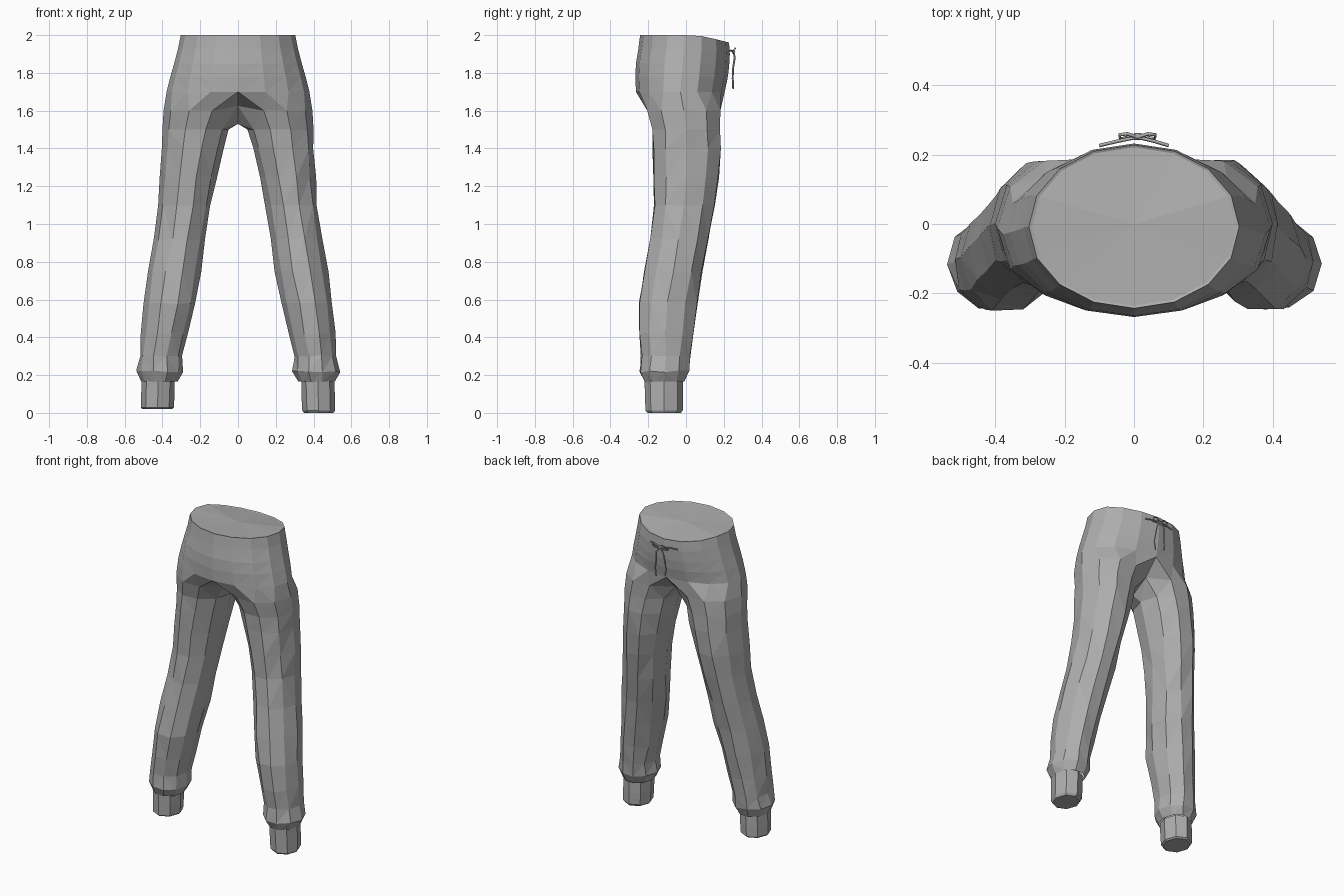
import bpy, bmesh, math, random
from mathutils import Vector

if "Cube" in bpy.data.objects:
    bpy.data.objects.remove(bpy.data.objects["Cube"])

random.seed(4)
cloth = bpy.data.materials.new("grey cloth")
cloth.diffuse_color = (0.42, 0.42, 0.42, 1)
cloth.use_nodes = True
cloth.node_tree.nodes["Principled BSDF"].inputs["Base Color"].default_value = cloth.diffuse_color


def finish(bm, name):
    bmesh.ops.remove_doubles(bm, verts=bm.verts, dist=0.0005)
    bmesh.ops.recalc_face_normals(bm, faces=bm.faces)
    me = bpy.data.meshes.new(name)
    bm.to_mesh(me)
    bm.free()
    me.materials.append(cloth)
    ob = bpy.data.objects.new(name, me)
    bpy.context.collection.objects.link(ob)
    return ob


def loop(z, xi, xo, yb, yf, n=10):
    """Closed leg loop, starting at the front inner corner, ending at the inner seam."""
    cx, rx, cy = (xi + xo) / 2, (xo - xi) / 2, (yb + yf) / 2
    ry = (yf - yb) / 2 / 0.951
    angs = [math.pi - 2 * math.pi * (k + 1) / n for k in range(n)]
    return [Vector((cx + rx * math.cos(a), cy + ry * math.sin(a), z)) for a in angs]


def waist_z(y):
    return 2.0 - 0.04 * max(0, (y - 0.05) / 0.18) ** 1.2


def half_ring(z, rx, yb, yf):
    """Nine points from front centre round the hip to back centre."""
    pts = []
    for k in range(9):
        a = math.pi * k / 8
        y = (yb + yf) / 2 + (yf - yb) / 2 * math.cos(a)
        zz = z + (waist_z(y) - 2.0) * max(0, (z - 1.7) / 0.3)
        pts.append(Vector((rx * math.sin(a), y, zz)))
    return pts


def bridge(bm, a, b, closed):
    n = len(a)
    for i in range(n if closed else n - 1):
        j = (i + 1) % n
        bm.faces.new((a[i], a[j], b[j], b[i]))


# Seat and legs, one half at a time, welded down the middle
SEAT = [(2.0, .303, -.243, .228), (1.93, .317, -.252, .232), (1.85, .338, -.265, .228),
        (1.78, .358, -.268, .220), (1.70, .378, -.265, .205)]
LEG = [(1.50, .05, .40, -.178, .18), (1.40, .078, .402, -.175, .182),
       (1.25, .115, .41, -.17, .172), (1.10, .145, .42, -.165, .15),
       (.92, .175, .442, -.187, .115), (.75, .197, .475, -.22, .085),
       (.58, .23, .50, -.247, .058), (.42, .265, .513, -.243, .035),
       (.30, .295, .522, -.236, .02), (.22, .288, .538, -.243, .015),
       (.165, .32, .512, -.217, -.01)]
bm = bmesh.new()
for s in (1, -1):
    def add(pts, jitter=0.0):
        out = []
        for p in pts:
            q = p + Vector([random.uniform(-jitter, jitter) for _ in range(3)])
            out.append(bm.verts.new((s * q.x, q.y, q.z)))
        return out

    rows = [add(half_ring(*r)) for r in SEAT]
    for a, b in zip(rows, rows[1:]):
        bridge(bm, a, b, False)
    # crotch loop: its ends and inner seam lie on the middle plane
    c = loop(1.60, .0, .394, -.205, .182)
    c[0].x = c[8].x = c[9].x = 0
    c[0].z, c[8].z, c[9].z = 1.60, 1.625, 1.53
    crotch = add(c)
    bridge(bm, rows[-1], crotch[:9], False)
    prev = crotch
    for i, r in enumerate(LEG):
        ring = add(loop(*r), 0.005 if 0 < i < 10 else 0)
        bridge(bm, prev, ring, True)
        prev = ring
bmesh.ops.triangulate(bm, faces=bm.faces)
finish(bm, "seat_and_legs")

# Waist cover: a narrow rim and a fan to the centre
bm = bmesh.new()
for s in (1, -1):
    outer = [bm.verts.new((s * p.x, p.y, p.z)) for p in half_ring(*SEAT[0])]
    inner = [bm.verts.new((v.co.x * .97, v.co.y * .97, v.co.z - .003)) for v in outer]
    bridge(bm, outer, inner, False)
    mid = bm.verts.new((0, 0, 1.985))
    for a, b in zip(inner, inner[1:]):
        bm.faces.new((a, b, mid))
finish(bm, "waist_cover")

# Ankle cuffs with closed undersides
for s, bottom, name in ((1, .005, "right_cuff"), (-1, .02, "left_cuff")):
    bm = bmesh.new()
    rings = []
    for r in ((.172, .335, .510, -.215, -.02), (.09, .336, .513, -.212, -.02),
              (bottom + .008, .340, .514, -.21, -.022), (bottom, .350, .506, -.20, -.032)):
        rings.append([bm.verts.new((s * p.x, p.y, p.z)) for p in loop(*r, n=8)])
    for a, b in zip(rings, rings[1:]):
        bridge(bm, a, b, True)
    mid = bm.verts.new((s * .427, -.116, bottom))
    for i in range(8):
        bm.faces.new((rings[-1][i], rings[-1][(i + 1) % 8], mid))
    if s > 0:
        for v in rings[-1] + [mid]:
            v.co.z -= .005
    finish(bm, name)


# Drawstring: waist cord, two bow loops and two hanging ends
def cord(name, pts, r=.005):
    cu = bpy.data.curves.new(name, 'CURVE')
    cu.dimensions = '3D'
    cu.bevel_depth = r
    cu.bevel_resolution = 0
    cu.use_fill_caps = True
    sp = cu.splines.new('POLY')
    sp.points.add(len(pts) - 1)
    for p, co in zip(sp.points, pts):
        p.co = (*co, 1)
    cu.materials.append(cloth)
    bpy.context.collection.objects.link(bpy.data.objects.new(name, cu))


cord("waist_cord", [(-.10, .226, 1.915), (-.05, .238, 1.918), (.01, .25, 1.915),
                    (.06, .238, 1.918), (.10, .226, 1.915)])
for s, name in ((1, "right"), (-1, "left")):
    k = .01
    cord(name + "_bow_loop", [(k, .25, 1.915), (k + s * .03, .26, 1.93), (k + s * .052, .257, 1.925),
                              (k + s * .05, .247, 1.905), (k + s * .025, .25, 1.905), (k, .252, 1.912)])
    cord(name + "_cord_end", [(k, .252, 1.912), (k + s * .025, .258, 1.88), (k + s * .03, .25, 1.83),
                              (k + s * .04, .247, 1.77), (k + s * .032, .25, 1.715 if s > 0 else 1.735)])
cord("knot", [(k - .01, .252, 1.912), (k + .01, .252, 1.912)], .01)
